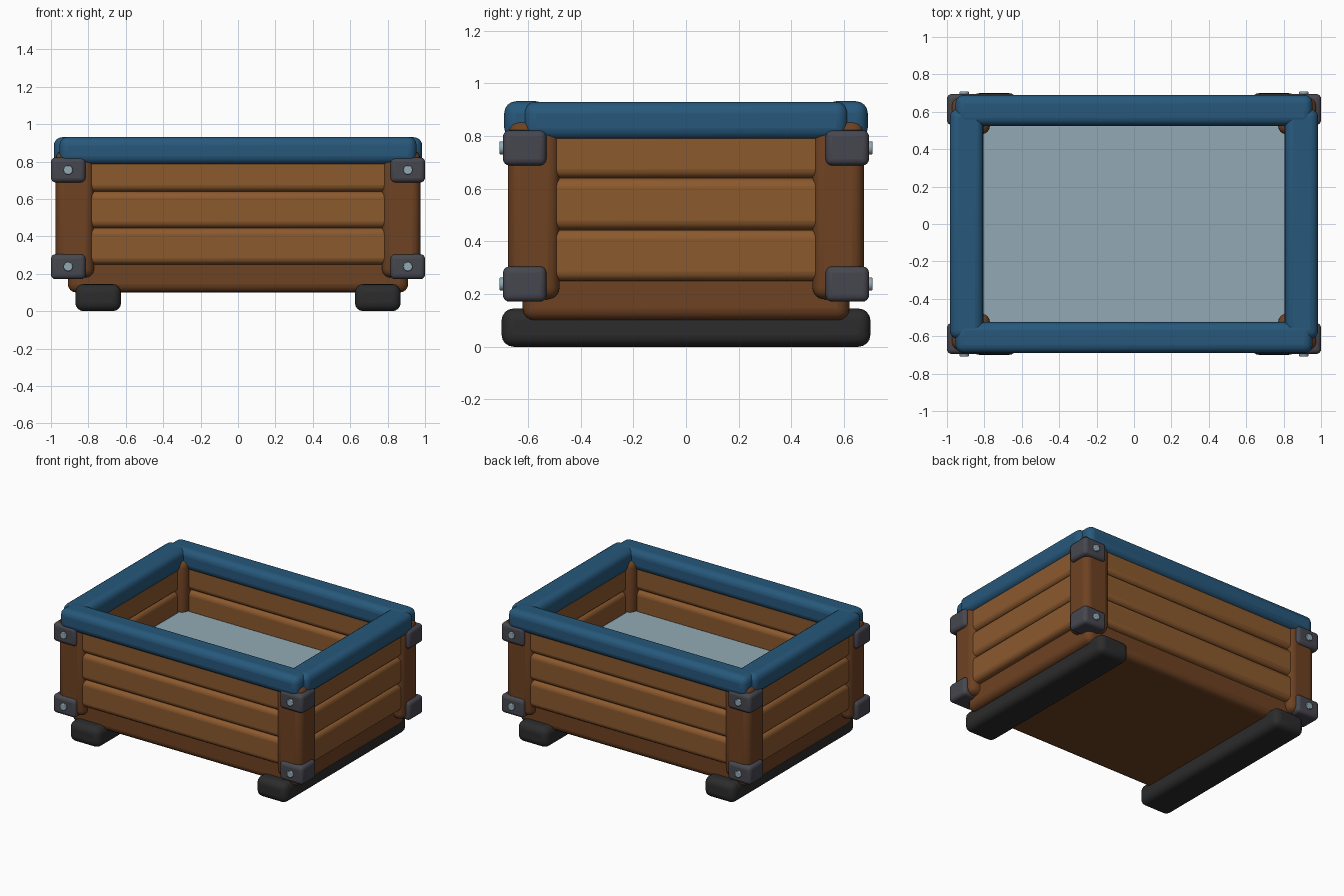
import bpy
import math

cube = bpy.data.objects.get("Cube")
if cube:
    bpy.data.objects.remove(cube, do_unlink=True)


def material(name, color):
    m = bpy.data.materials.new(name)
    m.use_nodes = True
    rgba = (*color, 1)
    m.diffuse_color = rgba
    m.node_tree.nodes["Principled BSDF"].inputs["Base Color"].default_value = rgba
    return m


plank_wood = material("plank wood", (0.26, 0.10, 0.027))
dark_wood = material("dark wood", (0.155, 0.054, 0.016))
rim_blue = material("rim blue", (0.02, 0.098, 0.2))
metal = material("dark metal", (0.062, 0.062, 0.078))
rubber = material("black rubber", (0.025, 0.025, 0.025))
pale = material("pale blue grey", (0.29, 0.40, 0.46))


def finish(obj, name, mat, bevel, segments=4):
    obj.name = name
    obj.data.materials.append(mat)
    if bevel:
        mod = obj.modifiers.new("rounding", "BEVEL")
        mod.width = bevel
        mod.segments = segments
        mod.limit_method = "ANGLE"
    bpy.ops.object.shade_smooth_by_angle(angle=math.radians(35))
    return obj


def box(name, x, y, z, mat, bevel):
    """Rounded box given its (min, max) along each axis."""
    spans = (x, y, z)
    bpy.ops.mesh.primitive_cube_add(size=1, location=[(a + b) / 2 for a, b in spans])
    obj = bpy.context.object
    obj.scale = [b - a for a, b in spans]
    bpy.ops.object.transform_apply(location=False, rotation=False, scale=True)
    return finish(obj, name, mat, bevel)


def span(sign, inner, outer):
    return tuple(sorted((sign * inner, sign * outer)))


SIDES = ((1, "left"), (-1, "right"))
ENDS = ((-1, "front"), (1, "back"))

# Tub floor and the surface inside
box("base", (-0.91, 0.91), (-0.62, 0.62), (0.10, 0.32), dark_wood, 0.045)
box("inner_fill", (-0.83, 0.83), (-0.55, 0.55), (0.28, 0.50), pale, 0.03)

# Skids, side planks and side rim bars
for s, side in SIDES:
    box(f"skid_{side}", span(s, 0.625, 0.87), (-0.70, 0.70), (0, 0.145), rubber, 0.045)
    box(f"rim_{side}", span(s, 0.805, 0.985), (-0.615, 0.615), (0.785, 0.93), rim_blue, 0.045)
    for i in range(3):
        z = 0.25 + 0.195 * i
        box(f"plank_{side}_{i + 1}", span(s, 0.82, 0.96), (-0.58, 0.58),
            (z, z + 0.195), plank_wood, 0.035)

# Front and back planks and rim bars
for e, end in ENDS:
    box(f"rim_{end}", (-0.955, 0.955), span(e, 0.525, 0.69), (0.785, 0.932), rim_blue, 0.045)
    for i in range(3):
        z = 0.25 + 0.195 * i
        box(f"plank_{end}_{i + 1}", (-0.88, 0.88), span(e, 0.54, 0.66),
            (z, z + 0.195), plank_wood, 0.035)

# Corner posts with metal brackets and bolts
for s, side in SIDES:
    for e, end in ENDS:
        tag = f"{end}_{side}"
        box(f"post_{tag}", span(s, 0.77, 0.975), span(e, 0.48, 0.675),
            (0.18, 0.86), dark_wood, 0.045)
        for z, level in ((0.238, "lower"), (0.755, "upper")):
            box(f"bracket_{tag}_{level}", span(s, 0.815, 1.0), span(e, 0.53, 0.695),
                (z - 0.067, z + 0.067), metal, 0.025)
            bpy.ops.mesh.primitive_cylinder_add(
                vertices=16, radius=0.025, depth=0.06,
                location=(s * 0.908, e * 0.678, z), rotation=(math.pi / 2, 0, 0))
            finish(bpy.context.object, f"bolt_{tag}_{level}", pale, 0.004, 2)
